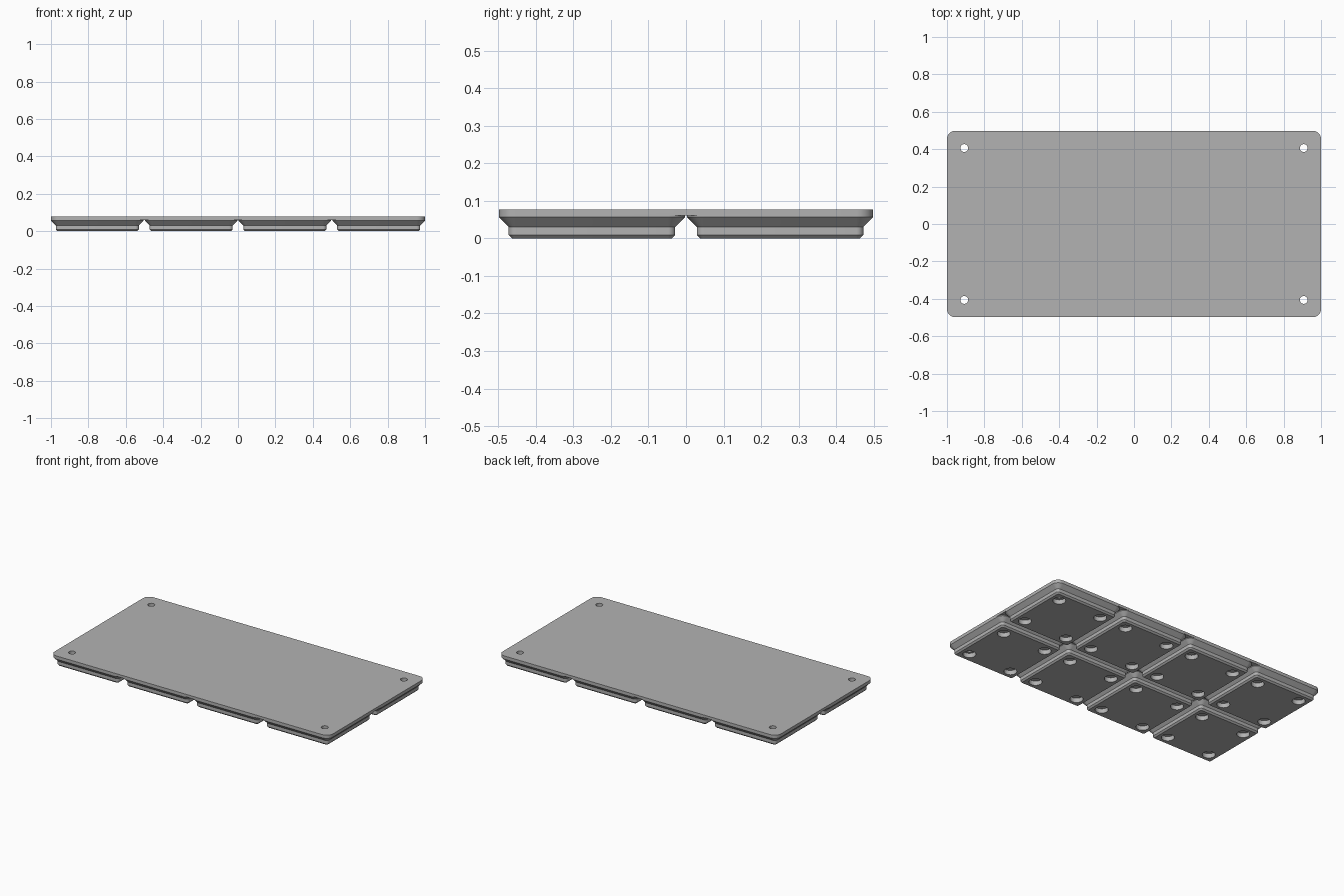
import bpy
import bmesh
from math import sin, cos, pi, radians

if "Cube" in bpy.data.objects:
    bpy.data.objects.remove(bpy.data.objects["Cube"])

S = 2 / 167.5            # one millimetre in scene units
PITCH, CLEAR = 42, 0.25  # cell spacing and edge clearance
COLS, ROWS = 4, 2
FOOT_TOP, TOP = 5.1, 6.5
CORNER = 3.75

grey = bpy.data.materials.new("plain_grey")
grey.use_nodes = True
colour = (0.45, 0.45, 0.45, 1)
grey.diffuse_color = colour
grey.node_tree.nodes["Principled BSDF"].inputs["Base Color"].default_value = colour


def rounded_ring(bm, hx, hy, r, z, cx, cy, seg=8):
    """One rounded rectangle of vertices."""
    ring = []
    for q, (sx, sy) in enumerate([(1, 1), (-1, 1), (-1, -1), (1, -1)]):
        for i in range(seg + 1):
            a = (q + i / seg) * pi / 2
            x = cx + sx * (hx - r) + r * cos(a)
            y = cy + sy * (hy - r) + r * sin(a)
            ring.append(bm.verts.new((x * S, y * S, z * S)))
    return ring


def loft(bm, rings):
    """Closed solid through a stack of rings."""
    for a, b in zip(rings, rings[1:]):
        for i in range(len(a)):
            j = (i + 1) % len(a)
            bm.faces.new((a[i], a[j], b[j], b[i]))
    bm.faces.new(rings[0][::-1])
    bm.faces.new(rings[-1])


def make_object(name, bm):
    mesh = bpy.data.meshes.new(name)
    bm.to_mesh(mesh)
    bm.free()
    mesh.materials.append(grey)
    obj = bpy.data.objects.new(name, mesh)
    bpy.context.collection.objects.link(obj)
    return obj


def cylinder(bm, x, y, r, z0, z1):
    loft(bm, [rounded_ring(bm, r, r, r * 0.999, z, x, y) for z in (z0, z1)])


def combine(target, tool, operation):
    """Apply a boolean and discard the tool."""
    mod = target.modifiers.new(operation, "BOOLEAN")
    mod.operation, mod.solver, mod.object = operation, "EXACT", tool
    bpy.context.view_layer.objects.active = target
    bpy.ops.object.modifier_apply(modifier=mod.name)
    bpy.data.objects.remove(tool)


cells = [((c - (COLS - 1) / 2) * PITCH, (r - (ROWS - 1) / 2) * PITCH)
         for c in range(COLS) for r in range(ROWS)]

# Top plate with rounded corners
half_x, half_y = COLS * PITCH / 2 - CLEAR, ROWS * PITCH / 2 - CLEAR
bm = bmesh.new()
loft(bm, [rounded_ring(bm, half_x, half_y, CORNER, z, 0, 0) for z in (FOOT_TOP, TOP)])
base = make_object("stepped_base_plate", bm)

# Stepped feet, one per cell: inset from the cell edge, height
profile = [(2.95, 0), (2.15, 0.8), (2.15, 2.6), (0, 4.75), (0, FOOT_TOP)]
bm = bmesh.new()
for cx, cy in cells:
    half = PITCH / 2 - CLEAR
    loft(bm, [rounded_ring(bm, half - d, half - d, CORNER - d, z, cx, cy) for d, z in profile])
combine(base, make_object("feet", bm), "UNION")

# Round recesses under every foot
bm = bmesh.new()
for cx, cy in cells:
    for sx in (-1, 1):
        for sy in (-1, 1):
            cylinder(bm, cx + sx * 13, cy + sy * 13, 3.2, -1, 2.4)
combine(base, make_object("recess_cutter", bm), "DIFFERENCE")

# Screw holes right through the outer corners
bm = bmesh.new()
for sx in (-1, 1):
    for sy in (-1, 1):
        cylinder(bm, sx * (PITCH * 1.5 + 13), sy * (PITCH / 2 + 13), 1.75, -1, TOP + 1)
combine(base, make_object("screw_cutter", bm), "DIFFERENCE")

bpy.ops.object.select_all(action="DESELECT")
base.select_set(True)
bpy.context.view_layer.objects.active = base
bpy.ops.object.shade_smooth_by_angle(angle=radians(30))
